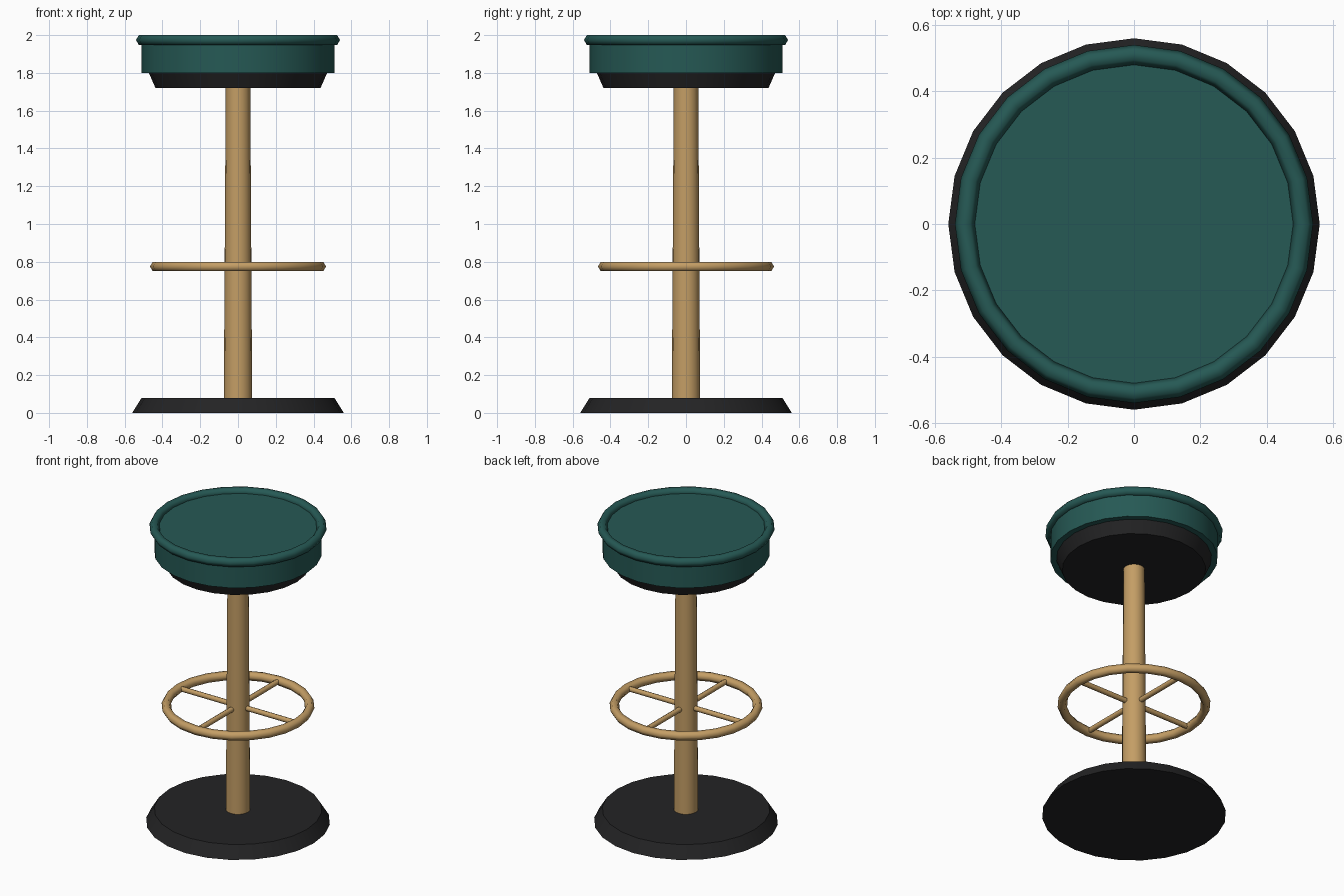
import bpy
from math import radians, pi

if "Cube" in bpy.data.objects:
    bpy.data.objects.remove(bpy.data.objects["Cube"])


def material(name, rgb):
    m = bpy.data.materials.new(name)
    m.diffuse_color = (*rgb, 1)
    m.use_nodes = True
    m.node_tree.nodes["Principled BSDF"].inputs["Base Color"].default_value = m.diffuse_color
    return m


GREEN = material("green_vinyl", (0.019, 0.1, 0.09))
BRASS = material("brass", (0.55, 0.34, 0.13))
BLACK = material("black", (0.017, 0.017, 0.018))


def finish(name, mat, angle):
    obj = bpy.context.object
    obj.name = name
    obj.data.materials.append(mat)
    bpy.ops.object.shade_smooth_by_angle(angle=radians(angle))
    return obj


def drum(name, mat, r_bottom, r_top, z0, z1, sides=24):
    bpy.ops.mesh.primitive_cone_add(vertices=sides, radius1=r_bottom, radius2=r_top,
                                    depth=z1 - z0, location=(0, 0, (z0 + z1) / 2))
    return finish(name, mat, 35)


def ring(name, mat, radius, tube, z):
    bpy.ops.mesh.primitive_torus_add(major_segments=24, minor_segments=6, major_radius=radius,
                                     minor_radius=tube, location=(0, 0, z))
    return finish(name, mat, 70)


# Base and column
drum("base", BLACK, 0.56, 0.51, 0, 0.08)
drum("column", BRASS, 0.075, 0.065, 0.08, 1.72, 16)

# Seat: tapered pan, cushion and piped rim
drum("seat_pan", BLACK, 0.437, 0.472, 1.72, 1.80)
drum("seat_cushion", GREEN, 0.51, 0.51, 1.80, 1.974)
ring("seat_rim", GREEN, 0.51, 0.03, 1.974)

# Footrest ring with four spokes along the axes
ring("footrest_ring", BRASS, 0.437, 0.029, 0.775)
for i, (x, y) in enumerate([(1, 0), (0, 1), (-1, 0), (0, -1)]):
    bpy.ops.mesh.primitive_cylinder_add(
        vertices=8, radius=0.017, depth=0.375, location=(x * 0.2425, y * 0.2425, 0.775),
        rotation=(pi / 2 * abs(y), pi / 2 * abs(x), 0))
    finish(f"footrest_spoke_{i + 1}", BRASS, 50)
